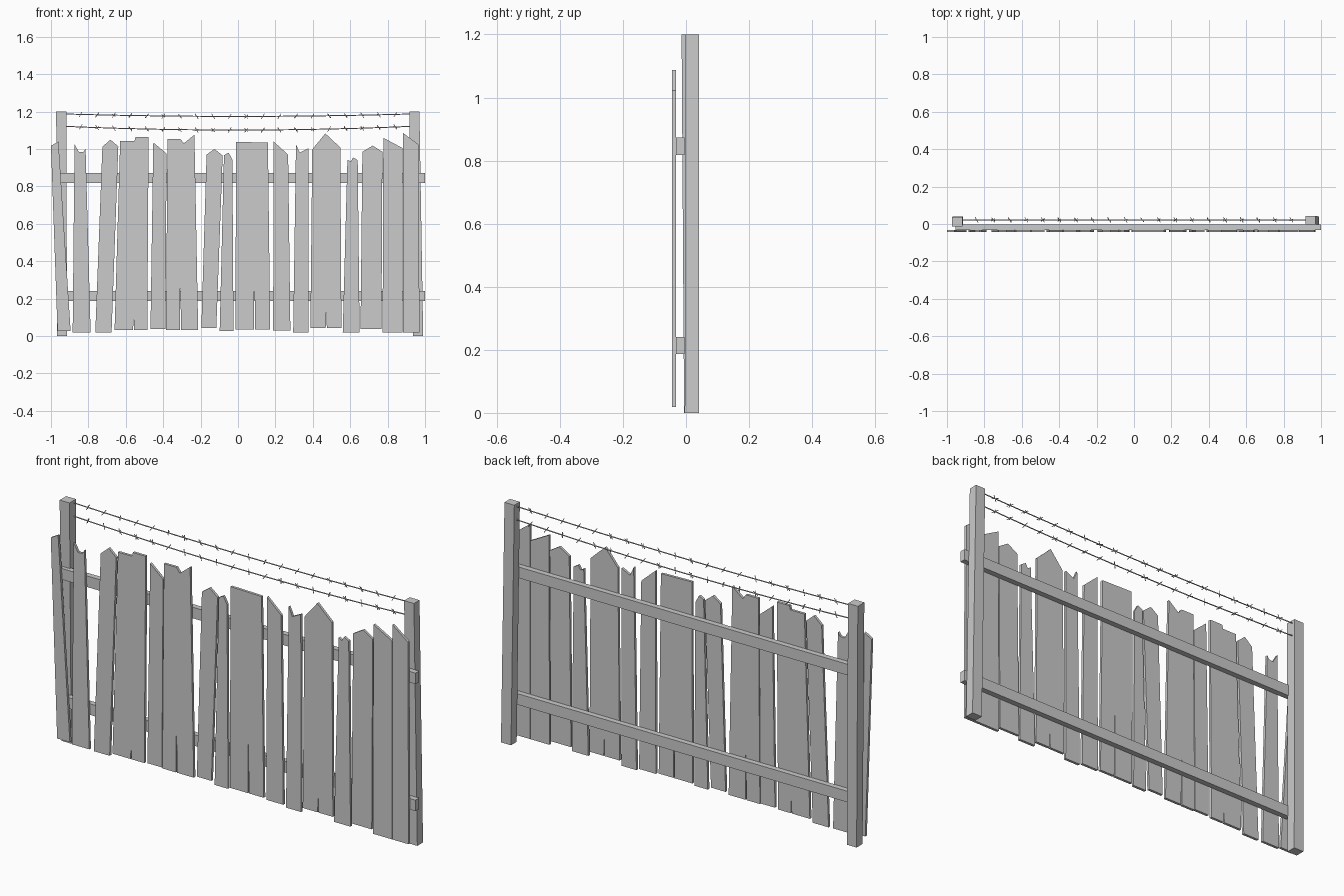
import bpy, bmesh, math, random
from mathutils import Vector, Matrix

if "Cube" in bpy.data.objects:
    bpy.data.objects.remove(bpy.data.objects["Cube"])

random.seed(4)


def finish(bm, name):
    bmesh.ops.recalc_face_normals(bm, faces=bm.faces)
    me = bpy.data.meshes.new(name)
    bm.to_mesh(me)
    bm.free()
    ob = bpy.data.objects.new(name, me)
    bpy.context.collection.objects.link(ob)
    return ob


def board(name, outline, y0, y1):
    """Flat outline in x/z, extruded from y0 to y1."""
    bm = bmesh.new()
    face = bm.faces.new([bm.verts.new((x, y0, z)) for x, z in outline])
    ext = bmesh.ops.extrude_face_region(bm, geom=[face])
    new = [v for v in ext["geom"] if isinstance(v, bmesh.types.BMVert)]
    bmesh.ops.translate(bm, vec=(0, y1 - y0, 0), verts=new)
    return finish(bm, name)


def post(name, bottom, top):
    """Leaning square post; each end is (x0, x1, y0, y1)."""
    bm = bmesh.new()
    bmesh.ops.create_cube(bm, size=1)
    for v in bm.verts:
        x0, x1, y0, y1 = top if v.co.z > 0 else bottom
        v.co = (x1 if v.co.x > 0 else x0, y1 if v.co.y > 0 else y0,
                1.2 if v.co.z > 0 else 0)
    return finish(bm, name)


# posts
post("left_post", (-0.968, -0.914, -0.006, 0.041), (-0.972, -0.918, -0.014, 0.037))
post("right_post", (0.935, 0.99, -0.004, 0.041), (0.916, 0.97, -0.002, 0.042))

# rails
for name, x0, z0, z1 in (("lower_rail", -0.93, 0.186, 0.241),
                         ("upper_rail", -0.955, 0.818, 0.873)):
    board(name, [(x0, z0), (1.0, z0), (1.0, z1), (x0, z1)], -0.032, -0.004)

# planks: bottom left x, bottom right x, bottom z, top points left to right,
# and an optional split (x, height) in the bottom edge
planks = [
    (-.965, -.895, .027, [(-1.0, 1.017), (-.96, 1.04)], None),
    (-.884, -.788, .02, [(-.874, 1.025), (-.85, .983), (-.826, .985), (-.815, 1.003)], None),
    (-.763, -.676, .018, [(-.725, 1.012), (-.682, 1.05), (-.64, 1.014)], None),
    (-.66, -.485, .033, [(-.63, 1.044), (-.553, 1.044), (-.548, 1.064), (-.478, 1.064)], (-.558, .10)),
    (-.468, -.388, .037, [(-.453, 1.035), (-.382, .975)], None),
    (-.385, -.213, .033, [(-.377, 1.054), (-.308, 1.054), (-.29, 1.03), (-.233, 1.076)], (-.308, .33)),
    (-.196, -.116, .043, [(-.168, .97), (-.126, 1.0), (-.082, .965)], None),
    (-.098, -.024, .028, [(-.075, .967), (-.05, .98), (-.03, .943)], None),
    (-.014, .172, .036, [(-.01, 1.038), (.16, 1.034)], (.088, .36)),
    (.188, .28, .03, [(.19, 1.04), (.268, .97)], None),
    (.295, .378, .02, [(.31, 1.025), (.33, .98), (.376, 1.003)], None),
    (.387, .553, .043, [(.397, .998), (.467, 1.083), (.547, 1.008)], (.472, .13)),
    (.56, .65, .02, [(.585, .943), (.603, .933), (.615, .955), (.64, .94)], None),
    (.655, .767, .038, [(.665, .985), (.72, 1.018), (.772, .985)], None),
    (.773, .879, .018, [(.777, 1.06), (.879, 1.005)], None),
    (.881, .97, .018, [(.881, 1.087), (.966, 1.023)], None),
]
for i, (xl, xr, zb, top, split) in enumerate(planks):
    pts = [(xl, zb)]
    if split:
        sx, sz = split
        pts += [(sx - 0.003, zb), (sx, sz), (sx + 0.003, zb)]
    pts += [(xr, zb)] + top[::-1]
    board(f"plank_{i + 1}", pts, -0.044, -0.031)

# barbed wire strands
A, B, WY = -0.93, 0.93, 0.022


def sag_z(t, z_end, sag):
    return z_end - sag * 4 * t * (1 - t)


def rod(bm, a, b, r):
    d = b - a
    m = Matrix.Translation((a + b) / 2) @ d.to_track_quat('Z', 'Y').to_matrix().to_4x4()
    bmesh.ops.create_cone(bm, cap_ends=True, segments=5, radius1=r, radius2=r,
                          depth=d.length, matrix=m)


for name, z_end, sag in (("upper", 1.187, 0.013), ("lower", 1.121, 0.02)):
    bm = bmesh.new()
    pts = [Vector((A + (B - A) * k / 12, WY, sag_z(k / 12, z_end, sag))) for k in range(13)]
    for a, b in zip(pts, pts[1:]):
        rod(bm, a, b, 0.0028)
    finish(bm, name + "_wire")

    # crossed barbs along the strand
    bm = bmesh.new()
    for k in range(1, 21):
        t = k / 21
        c = Vector((A + (B - A) * t, WY, sag_z(t, z_end, sag)))
        spin = random.uniform(0, math.pi)
        for s in (-1, 1):
            ang = spin + s * math.pi / 4
            d = Vector((s * 0.008, 0.014 * math.cos(ang), 0.014 * math.sin(ang)))
            rod(bm, c - d, c + d, 0.0018)
    finish(bm, name + "_barbs")
